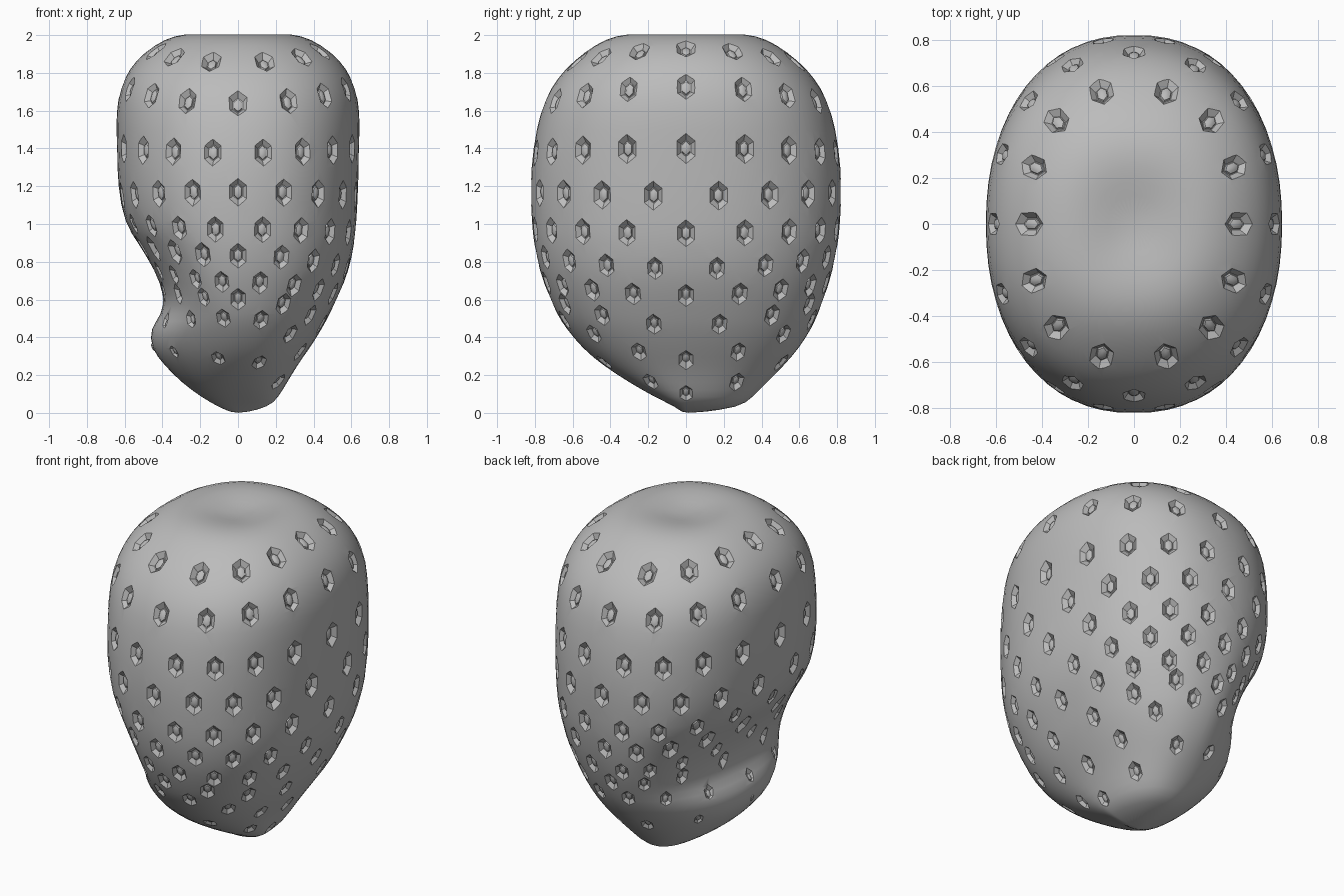
import bpy, bmesh, math
from mathutils import Vector, Matrix

if "Cube" in bpy.data.objects:
    bpy.data.objects.remove(bpy.data.objects["Cube"])

# Outline rows: height, then reach to +x, -x, -y, +y
LOWER = [(0, .03, .03, .02, .06), (.03, .16, .10, .05, .29), (.08, .215, .19, .16, .35),
         (.16, .26, .30, .30, .43), (.25, .315, .39, .44, .52), (.34, .38, .465, .55, .6),
         (.45, .45, .47, .64, .67), (.52, .485, .405, .685, .7), (.62, .535, .39, .73, .74),
         (.75, .59, .44, .78, .78), (.9, .62, .53, .81, .81), (1, .63, .605, .82, .82)]
# Symmetric rows: height, half width, half depth
UPPER = [(1.2, .64, .83), (1.4, .645, .815), (1.6, .65, .775), (1.72, .625, .72),
         (1.82, .58, .645), (1.91, .5, .54), (1.98, .39, .43), (2.01, .28, .31)]
ROWS = LOWER + [(z, w, w, d, d) for z, w, d in UPPER]
ROUND = .89     # exponent that makes the cross-section slightly boxy


def reach(z):
    """Outline reach at any height."""
    for a, b in zip(ROWS, ROWS[1:]):
        if z <= b[0]:
            t = max(0, (z - a[0]) / (b[0] - a[0]))
            return [p + (q - p) * t for p, q in zip(a[1:], b[1:])]
    return ROWS[-1][1:]


def skin(angle, z):
    """Point on the fruit's surface; the hook at -x is narrower than the rest."""
    right, left, front, back = reach(z)
    c, s = math.cos(angle), math.sin(angle)
    hook = ROUND + .5 * max(0, 1 - abs(z - .38) / .22)
    x = right * c ** ROUND if c > 0 else -left * (-c) ** hook
    y = (back if s > 0 else -front) * abs(s) ** ROUND
    return Vector((x, y, z))


def flat_material(name, value):
    mat = bpy.data.materials.new(name)
    mat.use_nodes = True
    colour = (value, value, value, 1)
    mat.diffuse_color = colour
    mat.node_tree.nodes["Principled BSDF"].inputs["Base Color"].default_value = colour
    return mat


def make_object(name, bm, mat):
    bmesh.ops.recalc_face_normals(bm, faces=bm.faces)
    mesh = bpy.data.meshes.new(name)
    bm.to_mesh(mesh)
    bm.free()
    mesh.materials.append(mat)
    obj = bpy.data.objects.new(name, mesh)
    bpy.context.collection.objects.link(obj)
    return obj


def loft(bm, loops):
    """Skin a list of closed point loops and cap the ends."""
    rings = [[bm.verts.new(p) for p in loop] for loop in loops]
    n = len(rings[0])
    for a, b in zip(rings, rings[1:]):
        for i in range(n):
            j = (i + 1) % n
            bm.faces.new((a[i], a[j], b[j], b[i]))
    bm.faces.new(rings[0][::-1])
    bm.faces.new(rings[-1])


def hexagon(frame, half_w, half_h, height):
    """Upright hexagon in a local surface frame."""
    return [frame @ Vector((half_w * math.cos(a), half_h * math.sin(a), height))
            for a in (math.radians(30 + 60 * k) for k in range(6))]


def activate(obj):
    bpy.ops.object.select_all(action='DESELECT')
    obj.select_set(True)
    bpy.context.view_layer.objects.active = obj


def smooth(obj, degrees):
    activate(obj)
    bpy.ops.object.shade_smooth_by_angle(angle=math.radians(degrees))


grey = flat_material("plain grey", .5)

# Fruit body, with a very shallow dip on top
SIDES = 32
body_bm = bmesh.new()
loops = [[skin(math.tau * i / SIDES, row[0]) for i in range(SIDES)] for row in ROWS]
for scale, z in ((.6, 2), (.2, 1.975)):
    loops.append([Vector((p.x * scale, p.y * scale, z)) for p in loops[len(ROWS) - 1]])
loft(body_bm, loops)
body = make_object("fruit_body", body_bm, grey)
sub = body.modifiers.new("round", 'SUBSURF')
sub.levels = sub.render_levels = 1
activate(body)
bpy.ops.object.modifier_apply(modifier=sub.name)

# Seed rings: count, half-step offset, height at front, at +x side, at -x side
RINGS = [(14, 0, 1.86, 1.935, 1.935), (16, 0, 1.64, 1.73, 1.73), (18, 0, 1.38, 1.4, 1.4),
         (18, 1, 1.17, 1.15, 1.15), (18, 0, .97, .95, 1), (18, 1, .83, .76, .88),
         (18, 0, .69, .62, .76), (14, 1, .6, .46, .65), (14, 0, .5, .28, .48),
         (10, 0, .28, .1, .34)]
pit_bm, seed_bm = bmesh.new(), bmesh.new()
for count, shift, z_front, z_right, z_left in RINGS:
    for i in range(count):
        angle = math.tau * (i + shift / 2) / count
        blend = math.cos(angle) ** 2
        z = z_front + ((z_right if math.cos(angle) > 0 else z_left) - z_front) * blend
        # Local frame: across, up along the skin, outward
        spot = skin(angle, z)
        across = (skin(angle + .1, z) - skin(angle - .1, z)).normalized()
        rise = (skin(angle, z + .04) - skin(angle, z - .04)).normalized()
        out = across.cross(rise).normalized()
        up = out.cross(across)
        size = min(1, .66 + .34 * z / 1.2)
        if z < .8:      # smaller around the hook
            size *= 1 - .3 * max(0, -math.cos(angle))
        frame = Matrix.Translation(spot) @ Matrix((across, up, out)).transposed().to_4x4() \
            @ Matrix.Scale(size, 4)
        loft(pit_bm, [hexagon(frame, .03, .045, -.034), hexagon(frame, .085, .115, .026)])
        loft(seed_bm, [hexagon(frame, .027, .041, -.037), hexagon(frame, .023, .036, -.026),
                       hexagon(frame, .011, .02, -.02)])

# Sink the pits into the body
pits = make_object("pit_cutter", pit_bm, grey)
pits.hide_render = True
cut = body.modifiers.new("pits", 'BOOLEAN')
cut.operation, cut.solver, cut.use_self = 'DIFFERENCE', 'EXACT', True
cut.object = pits
activate(body)
bpy.ops.object.modifier_apply(modifier=cut.name)
bpy.data.objects.remove(pits)
smooth(body, 35)

# Seeds resting in the pits
seeds = make_object("seeds", seed_bm, grey)
smooth(seeds, 40)
